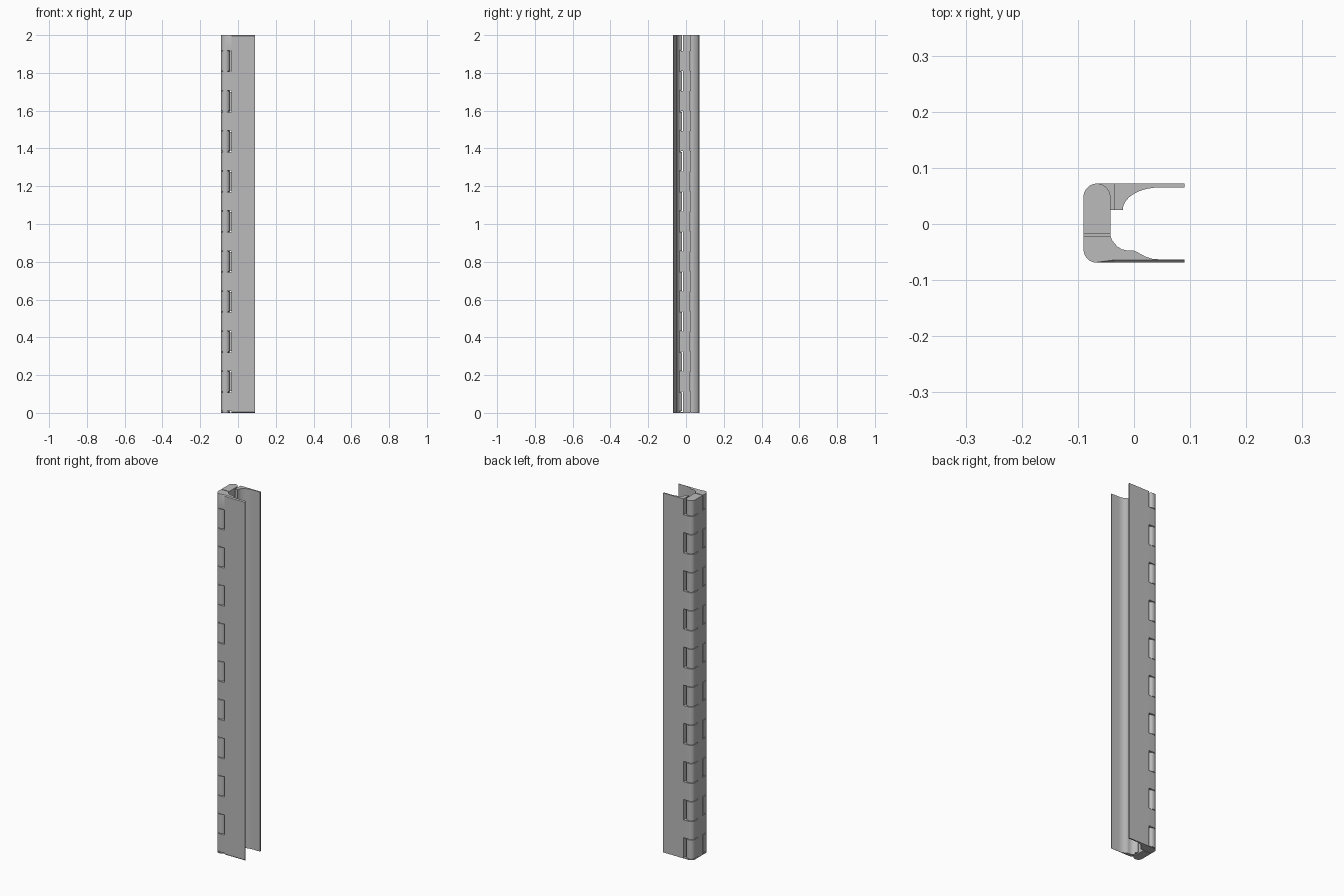
import bpy, bmesh, math

cube = bpy.data.objects.get("Cube")
if cube:
    bpy.data.objects.remove(cube, do_unlink=True)

metal = bpy.data.materials.new("satin grey metal")
metal.use_nodes = True
GREY = (0.5, 0.5, 0.5, 1)
metal.diffuse_color = GREY
metal.node_tree.nodes["Principled BSDF"].inputs["Base Color"].default_value = GREY

TOP = 2.0
PITCH = 0.2122
PIN_X, FRONT_Y, BACK_Y, R = -0.066, -0.045, 0.048, 0.024
LEFT, RIGHT, SEAM = PIN_X - R, 0.09, -0.035


def arc(cx, cy, r, a0, a1, n=10):
    """Points along an arc, angles in degrees."""
    angles = [math.radians(a0 + (a1 - a0) * i / n) for i in range(n + 1)]
    return [(cx + r * math.cos(a), cy + r * math.sin(a)) for a in angles]


def extrude(bm, outline, z0, z1):
    """Closed prism of an outline between two heights."""
    low = [bm.verts.new((x, y, z0)) for x, y in outline]
    high = [bm.verts.new((x, y, z1)) for x, y in outline]
    bm.faces.new(low)
    bm.faces.new(high)
    for i in range(len(low)):
        j = (i + 1) % len(low)
        bm.faces.new((low[i], low[j], high[j], high[i]))


def build(name, prisms, chamfer_y=None):
    """One object from (outline, bottom, top) prisms, optionally with chamfered ends."""
    bm = bmesh.new()
    for outline, z0, z1 in prisms:
        extrude(bm, outline, z0, z1)
    bmesh.ops.recalc_face_normals(bm, faces=bm.faces)
    if chamfer_y is not None:
        ends = [e for e in bm.edges
                if all(abs(v.co.y - chamfer_y) < 1e-4 for v in e.verts)
                and (all(v.co.z < 1e-4 for v in e.verts)
                     or all(v.co.z > TOP - 1e-4 for v in e.verts))]
        bmesh.ops.bevel(bm, geom=ends, offset=0.005, segments=1, affect='EDGES')
    mesh = bpy.data.meshes.new(name)
    bm.to_mesh(mesh)
    bm.free()
    mesh.materials.append(metal)
    obj = bpy.data.objects.new(name, mesh)
    bpy.context.collection.objects.link(obj)
    bpy.ops.object.select_all(action='DESELECT')
    bpy.context.view_layer.objects.active = obj
    obj.select_set(True)
    bpy.ops.object.shade_smooth_by_angle(angle=math.radians(30))
    return obj


def segments(first_centre, half):
    """Repeated height spans, trimmed to the length of the hinge."""
    spans = []
    for k in range(-1, 11):
        c = first_centre + PITCH * k
        z0, z1 = max(0, c - half), min(TOP, c + half)
        if z1 > z0:
            spans.append((z0, z1))
    return spans


ODD, EVEN = 0.165, 0.059
KNUCKLE = 0.0495
f_out, b_out = FRONT_Y - R, BACK_Y + R

# Front leaf: thin flange swelling into a hollowed root, with alternating knuckles
front_root = [(RIGHT, f_out), (RIGHT, -0.063), (0.045, -0.063), (0.032, -0.062),
              (0.02, -0.058), (0.009, -0.052), (0.002, -0.048), (-0.004, -0.047),
              (-0.013, -0.047), (-0.022, -0.045), (-0.03, -0.04),
              (SEAM, -0.034), (SEAM, f_out)]
front_knuckle = ([(SEAM, f_out)] + arc(PIN_X, FRONT_Y, R, 270, 180)
                 + [(LEFT, -0.021), (-0.042, -0.021), (-0.039, -0.029), (SEAM, -0.034)])
build("front_leaf", [(front_root, 0, TOP)]
      + [(front_knuckle, *s) for s in segments(EVEN, KNUCKLE)], f_out)

# Back leaf: flange with one large concave root, with alternating knuckles
back_root = ([(SEAM, b_out), (RIGHT, b_out), (RIGHT, 0.065), (0.045, 0.065)]
             + [(0.045 - 0.065 * math.sin(math.radians(a)),
                 0.025 + 0.04 * math.cos(math.radians(a))) for a in range(8, 91, 8)]
             + [(-0.02, 0.025), (SEAM, 0.025)])
back_knuckle = ([(SEAM, b_out)] + arc(PIN_X, BACK_Y, R, 90, 180)
                + [(LEFT, 0.025), (SEAM, 0.025)])
build("back_leaf", [(back_root, 0, TOP)]
      + [(back_knuckle, *s) for s in segments(ODD, KNUCKLE)])

# Centre link: full-length spine with knuckles reaching to both pins in turn
right = PIN_X + R
spine = [(LEFT, -0.017), (right, -0.017), (right, 0.021), (LEFT, 0.021)]
link_front = arc(PIN_X, FRONT_Y, R, 180, 360, 20) + [(right, -0.017), (LEFT, -0.017)]
link_back = arc(PIN_X, BACK_Y, R, 0, 180, 20) + [(LEFT, 0.021), (right, 0.021)]
build("centre_link", [(spine, 0, TOP)]
      + [(link_front, *s) for s in segments(ODD, 0.053)]
      + [(link_back, *s) for s in segments(EVEN, 0.053)])

# Bearing cores fill the gaps between knuckles, with the pins through them
for label, y, side in (("front", FRONT_Y, 1), ("back", BACK_Y, -1)):
    r = 0.018
    start = 180 if side > 0 else 0
    core = arc(PIN_X, y, r, start, start + 180, 16)
    core += [(PIN_X + side * r, y + side * r), (PIN_X - side * r, y + side * r)]
    build(label + "_bearing", [(core, 0.0005, TOP - 0.0005)])
    build(label + "_pin", [(arc(PIN_X, y, 0.012, 0, 345, 23), 0.0002, TOP - 0.0002)])
